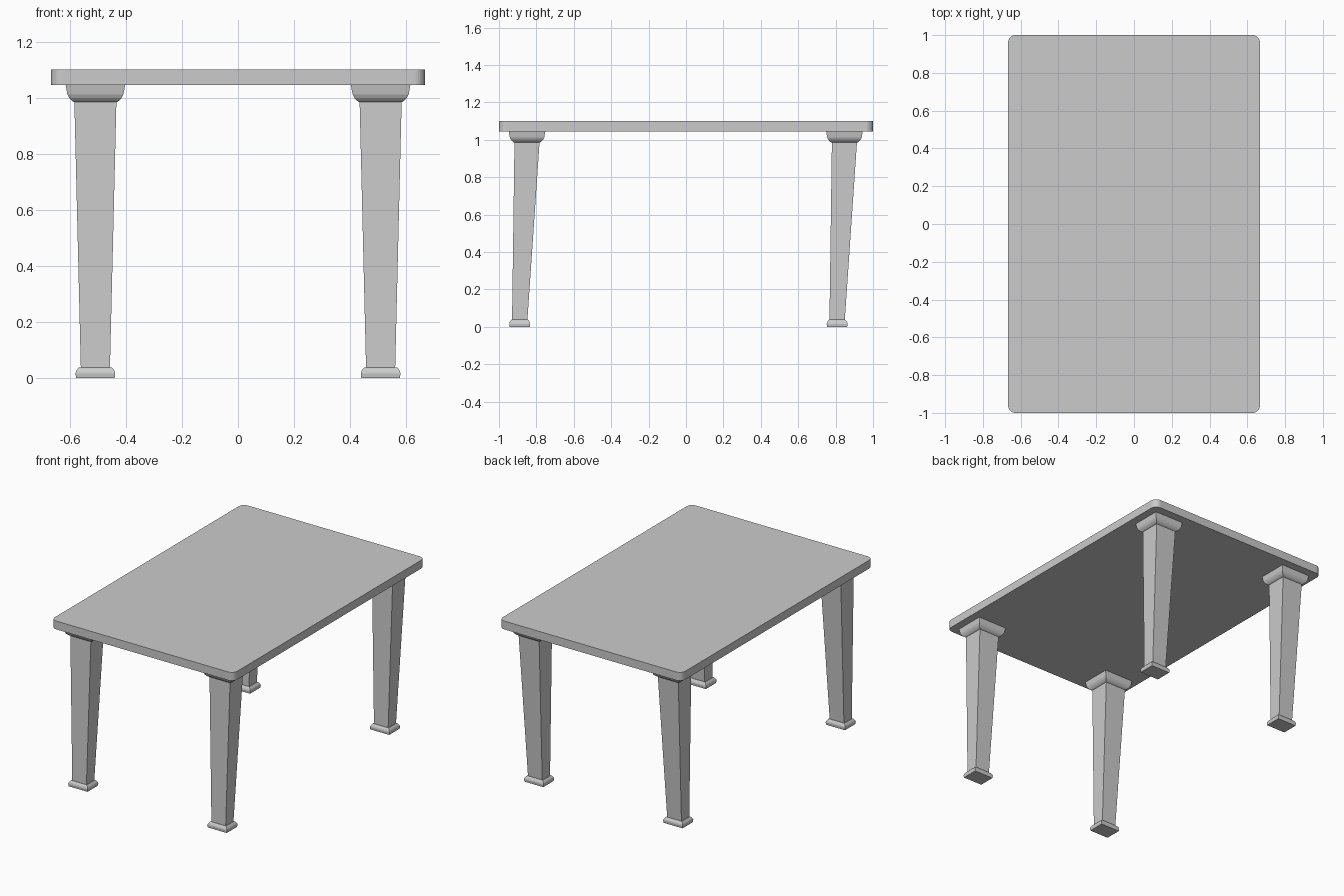
import bpy, bmesh, math

cube = bpy.data.objects.get("Cube")
if cube:
    bpy.data.objects.remove(cube, do_unlink=True)

GREY = (0.6, 0.6, 0.6, 1)
grey = bpy.data.materials.new("plain grey")
grey.use_nodes = True
grey.diffuse_color = GREY
grey.node_tree.nodes["Principled BSDF"].inputs["Base Color"].default_value = GREY


def loft(name, rings):
    """Join stacked rings of points into one closed solid."""
    bm = bmesh.new()
    loops = [[bm.verts.new(p) for p in ring] for ring in rings]
    n = len(loops[0])
    for low, high in zip(loops, loops[1:]):
        for i in range(n):
            j = (i + 1) % n
            bm.faces.new((low[i], low[j], high[j], high[i]))
    bm.faces.new(loops[0][::-1])
    bm.faces.new(loops[-1])
    mesh = bpy.data.meshes.new(name)
    bm.to_mesh(mesh)
    bm.free()
    mesh.materials.append(grey)
    obj = bpy.data.objects.new(name, mesh)
    bpy.context.collection.objects.link(obj)
    return obj


def rect(z, hx, hy, cy=0):
    return [(sx * hx, cy + sy * hy, z)
            for sx, sy in ((-1, -1), (1, -1), (1, 1), (-1, 1))]


def rounded_rect(z, hx, hy, r, steps=8):
    points = []
    for k, (sx, sy) in enumerate(((1, 1), (-1, 1), (-1, -1), (1, -1))):
        for i in range(steps + 1):
            a = math.pi / 2 * (k + i / steps)
            points.append((sx * (hx - r) + r * math.cos(a),
                           sy * (hy - r) + r * math.sin(a), z))
    return points


# Tabletop
loft("tabletop", [rounded_rect(z, 0.667, 1, 0.04) for z in (1.045, 1.1)])

# Moulding profiles as (height, half width)
CAPITAL = [(0.985, 0.077), (0.99, 0.085), (1.0, 0.094), (1.012, 0.1),
           (1.028, 0.103), (1.045, 0.106)]
FOOT = [(0, 0.069), (0.016, 0.071), (0.024, 0.069), (0.032, 0.064), (0.038, 0.058)]
LEAN = -0.039  # every leg leans toward the front at its foot

# Legs: tapered shaft, flared capital, moulded foot
for y, end in ((-0.85, "front"), (0.847, "back")):
    for x, side in ((-0.509, "right"), (0.509, "left")):
        parts = {
            "leg": [rect(0.037, 0.052, 0.041, LEAN), rect(0.986, 0.075, 0.067)],
            "capital": [rect(z, h, h - 0.008) for z, h in CAPITAL],
            "foot": [rect(z, h, h - 0.015, LEAN) for z, h in FOOT],
        }
        for part, rings in parts.items():
            loft(f"{end}_{side}_{part}", rings).location = (x, y, 0)
